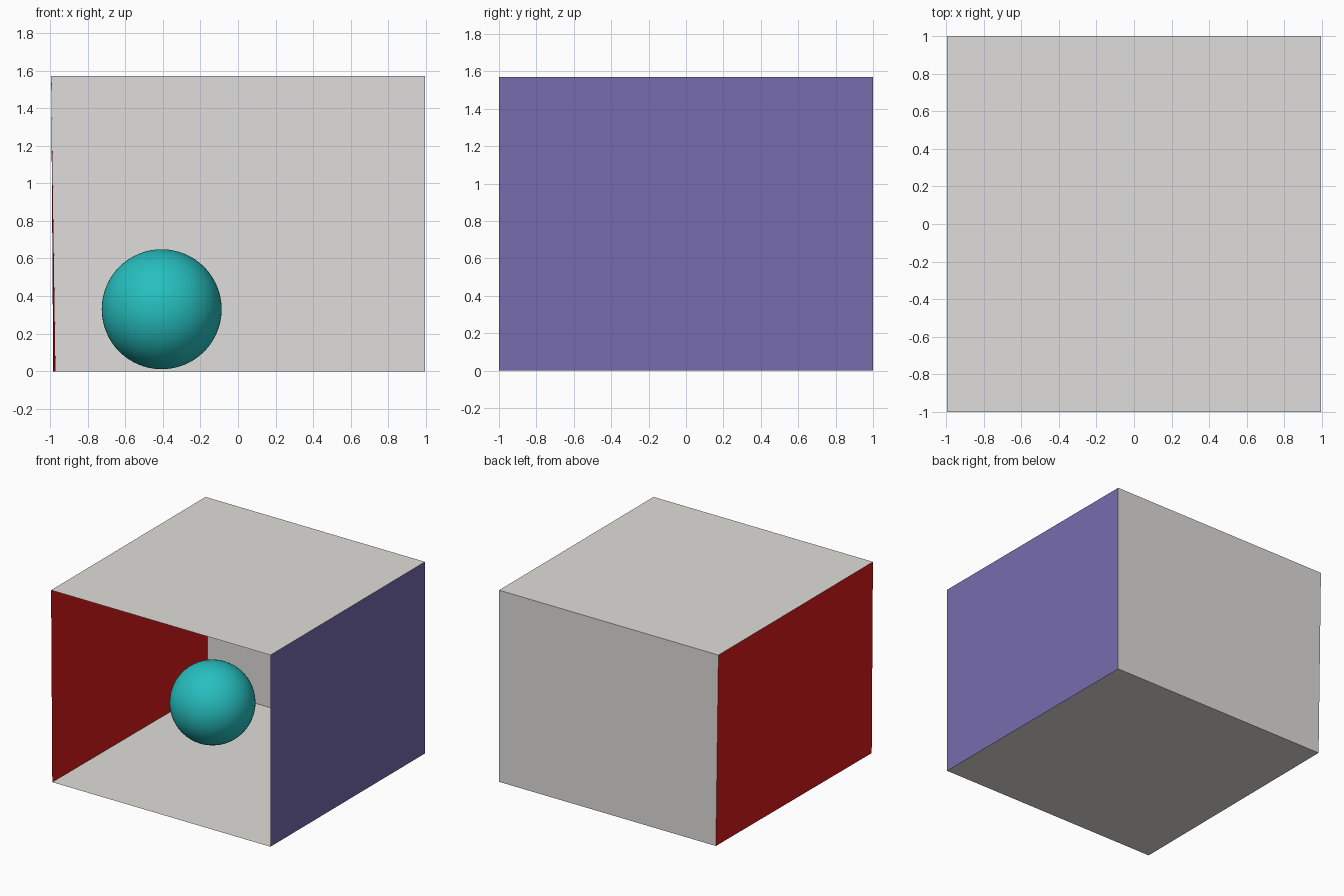
import bpy

if "Cube" in bpy.data.objects:
    bpy.data.objects.remove(bpy.data.objects["Cube"])

W, D, H = 0.994, 1.0, 1.57      # half width, half depth, height
LF, LB = -0.983, -0.971         # left floor edge at front and back (wall leans slightly)


def material(name, rgb):
    m = bpy.data.materials.new(name)
    m.diffuse_color = (*rgb, 1)
    m.use_nodes = True
    m.node_tree.nodes["Principled BSDF"].inputs["Base Color"].default_value = m.diffuse_color
    return m


white = material("warm white", (0.74, 0.725, 0.705))
red = material("red", (0.70, 0.01, 0.01))
purple = material("purple", (0.185, 0.15, 0.43))
teal = material("teal", (0.02, 0.52, 0.52))


def panel(name, corners, mat):
    me = bpy.data.meshes.new(name)
    me.from_pydata(corners, [], [(0, 1, 2, 3)])
    me.materials.append(mat)
    ob = bpy.data.objects.new(name, me)
    bpy.context.collection.objects.link(ob)


# Room corners: floor and ceiling, going round from front left
floor = [(LF, -D, 0), (W, -D, 0), (W, D, 0), (LB, D, 0)]
top = [(-W, -D, H), (W, -D, H), (W, D, H), (-W, D, H)]


def wall(name, i, j, mat):
    panel(name, [floor[i], floor[j], top[j], top[i]], mat)


# Open-fronted room
panel("floor", floor, white)
panel("ceiling", top[::-1], white)
wall("right_wall", 2, 1, purple)
wall("back_wall", 3, 2, white)
wall("left_wall", 0, 3, red)

# Ball inside the room
bpy.ops.mesh.primitive_uv_sphere_add(segments=64, ring_count=32, radius=0.319,
                                     location=(-0.406, 0.25, 0.33))
ball = bpy.context.object
ball.name = "ball"
ball.data.materials.append(teal)
bpy.ops.object.shade_smooth()
